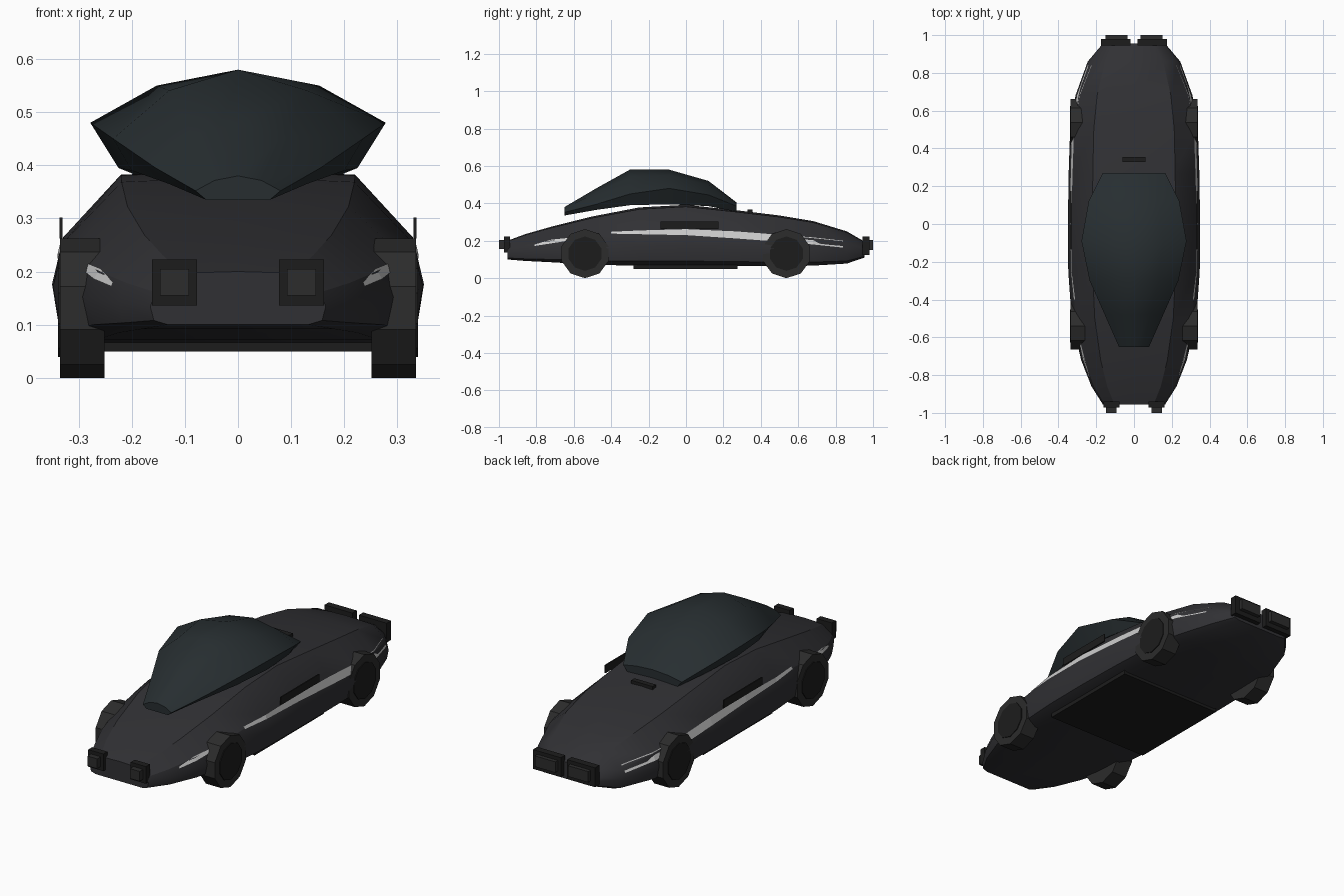
import bpy, bmesh, math

if "Cube" in bpy.data.objects:
    bpy.data.objects.remove(bpy.data.objects["Cube"])


def material(name, r, g, b):
    m = bpy.data.materials.new(name)
    m.diffuse_color = (r, g, b, 1)
    m.use_nodes = True
    m.node_tree.nodes["Principled BSDF"].inputs["Base Color"].default_value = m.diffuse_color
    return m


PAINT = material("dark_paint", 0.03, 0.03, 0.034)
GLASS = material("tinted_glass", 0.02, 0.027, 0.03)
RUBBER = material("rubber", 0.025, 0.025, 0.025)
TRIM = material("black_trim", 0.012, 0.012, 0.012)
SILVER = material("silver", 0.6, 0.6, 0.6)


def finish(name, bm, mat, angle=None):
    bmesh.ops.recalc_face_normals(bm, faces=bm.faces)
    me = bpy.data.meshes.new(name)
    bm.to_mesh(me)
    bm.free()
    me.materials.append(mat)
    ob = bpy.data.objects.new(name, me)
    bpy.context.collection.objects.link(ob)
    if angle:
        bpy.context.view_layer.objects.active = ob
        ob.select_set(True)
        bpy.ops.object.shade_smooth_by_angle(angle=math.radians(angle))
        ob.select_set(False)
    return ob


def loft(name, stations, half_profile, mat, angle):
    """Skin mirrored cross-sections along y and cap both ends."""
    bm = bmesh.new()
    rings = []
    for s in stations:
        half = half_profile(*s[1:])
        ring = half + [(-x, z) for x, z in half[-2:0:-1]]
        rings.append([bm.verts.new((x, s[0], z)) for x, z in ring])
    n = len(rings[0])
    for a, b in zip(rings, rings[1:]):
        for i in range(n):
            j = (i + 1) % n
            bm.faces.new((a[i], a[j], b[j], b[i]))
    bm.faces.new(rings[0])
    bm.faces.new(rings[-1])
    return finish(name, bm, mat, angle)


def box(name, x, y, z, mat):
    bm = bmesh.new()
    bmesh.ops.create_cube(bm, size=1)
    for v in bm.verts:
        v.co = [lo + (c + 0.5) * (hi - lo) for c, (lo, hi) in zip(v.co, (x, y, z))]
    return finish(name, bm, mat)


def mirrored_box(name, x, y, z, mat):
    for side, s in (("right", 1), ("left", -1)):
        box(f"{name}_{side}", sorted((s * x[0], s * x[1])), y, z, mat)


# Body shell: y, half width, top, bottom
BODY = [(-0.955, 0.165, 0.20, 0.10), (-0.86, 0.225, 0.235, 0.092),
        (-0.72, 0.28, 0.275, 0.085), (-0.5, 0.33, 0.33, 0.072),
        (-0.25, 0.348, 0.378, 0.066), (0, 0.35, 0.392, 0.065),
        (0.27, 0.346, 0.363, 0.065), (0.5, 0.338, 0.335, 0.063),
        (0.68, 0.31, 0.305, 0.067), (0.86, 0.245, 0.25, 0.078),
        (0.955, 0.165, 0.195, 0.11)]


def body_half(w, top, bot):
    h = top - bot
    return [(0, top), (0.63 * w, top - 0.03 * h), (0.94 * w, bot + 0.61 * h),
            (w, bot + 0.34 * h), (0.96 * w, bot + 0.08 * h), (0.8 * w, bot), (0, bot)]


loft("body", BODY, body_half, PAINT, 30)


# Canopy: y, half width, peak, rim height, base half width, base height
def canopy_half(w, peak, rim, wb, base):
    return [(0, peak), (0.55 * w, peak - 0.3 * (peak - rim)), (w, rim), (wb, base), (0, base)]


loft("canopy", [(-0.65, 0.08, 0.38, 0.352, 0.06, 0.335),
                (-0.48, 0.155, 0.48, 0.395, 0.13, 0.365),
                (-0.3, 0.235, 0.58, 0.45, 0.2, 0.39),
                (-0.09, 0.278, 0.58, 0.48, 0.225, 0.395),
                (0.12, 0.24, 0.52, 0.445, 0.2, 0.385),
                (0.27, 0.165, 0.405, 0.385, 0.14, 0.355)], canopy_half, GLASS, 30)


def lerp(points, t):
    for a, b in zip(points, points[1:]):
        if t <= b[0]:
            f = (t - a[0]) / (b[0] - a[0])
            return [p + f * (q - p) for p, q in zip(a, b)]
    return list(points[-1])


def surface_x(y, z):
    s = lerp(BODY, y)
    return lerp(sorted((q, p) for p, q in body_half(*s[1:])[1:6]), z)[1]


# Silver side stripes hugging the body: y, lower edge, upper edge
STRIPES = {"side_stripe": [(-0.4, 0.238, 0.248), (-0.25, 0.235, 0.255), (0, 0.23, 0.262),
                           (0.27, 0.212, 0.25), (0.5, 0.195, 0.232), (0.68, 0.18, 0.218),
                           (0.84, 0.163, 0.2)],
           "nose_stripe": [(-0.81, 0.172, 0.18), (-0.72, 0.186, 0.206), (-0.6, 0.205, 0.218)]}
for name, pts in STRIPES.items():
    for side, s in (("right", 1), ("left", -1)):
        bm = bmesh.new()
        rows = [[bm.verts.new((s * (surface_x(y, z) + 0.003), y, z)) for z in (lo, hi)]
                for y, lo, hi in pts]
        for a, b in zip(rows, rows[1:]):
            bm.faces.new((a[0], b[0], b[1], a[1]))
        finish(f"{name}_{side}", bm, SILVER)


# Wheels with ten-sided tyres and hubs
def disc(name, x, y, radius, depth, mat):
    bm = bmesh.new()
    bmesh.ops.create_cone(bm, cap_ends=True, segments=10, radius1=radius,
                          radius2=radius, depth=depth)
    for v in bm.verts:
        v.co = (v.co.z + x, y + v.co.x, 0.131 + v.co.y)
    ang = [math.atan2(v.co.z - 0.131, v.co.y - y) for v in bm.verts]
    # put a corner at the very bottom
    off = (-math.pi / 2 - ang[0]) % (math.pi / 5)
    for v, a in zip(bm.verts, ang):
        v.co.y = y + radius * math.cos(a + off)
        v.co.z = 0.131 + radius * math.sin(a + off)
    finish(name, bm, mat)


for axle, y in (("front", -0.54), ("rear", 0.537)):
    for side, s in (("right", 1), ("left", -1)):
        disc(f"{axle}_tyre_{side}", s * 0.293, y, 0.131, 0.084, RUBBER)
        disc(f"{axle}_hub_{side}", s * 0.3, y, 0.092, 0.078, TRIM)

# Lamps front and rear
mirrored_box("headlamp_housing", (0.077, 0.162), (-0.972, -0.94), (0.136, 0.223), TRIM)
mirrored_box("headlamp_lens", (0.092, 0.147), (-1.0, -0.96), (0.155, 0.205), RUBBER)
mirrored_box("tail_lamp_housing", (0.018, 0.175), (0.945, 0.98), (0.125, 0.223), TRIM)
mirrored_box("tail_lamp_lens", (0.035, 0.15), (0.96, 1.0), (0.15, 0.205), RUBBER)

# Side intakes, underfloor and rear deck vent
mirrored_box("side_intake", (0.33, 0.336), (-0.135, 0.175), (0.262, 0.302), TRIM)
box("underfloor", (-0.29, 0.29), (-0.28, 0.275), (0.05, 0.085), TRIM)
box("deck_vent", (-0.06, 0.06), (0.328, 0.355), (0.345, 0.367), TRIM)
